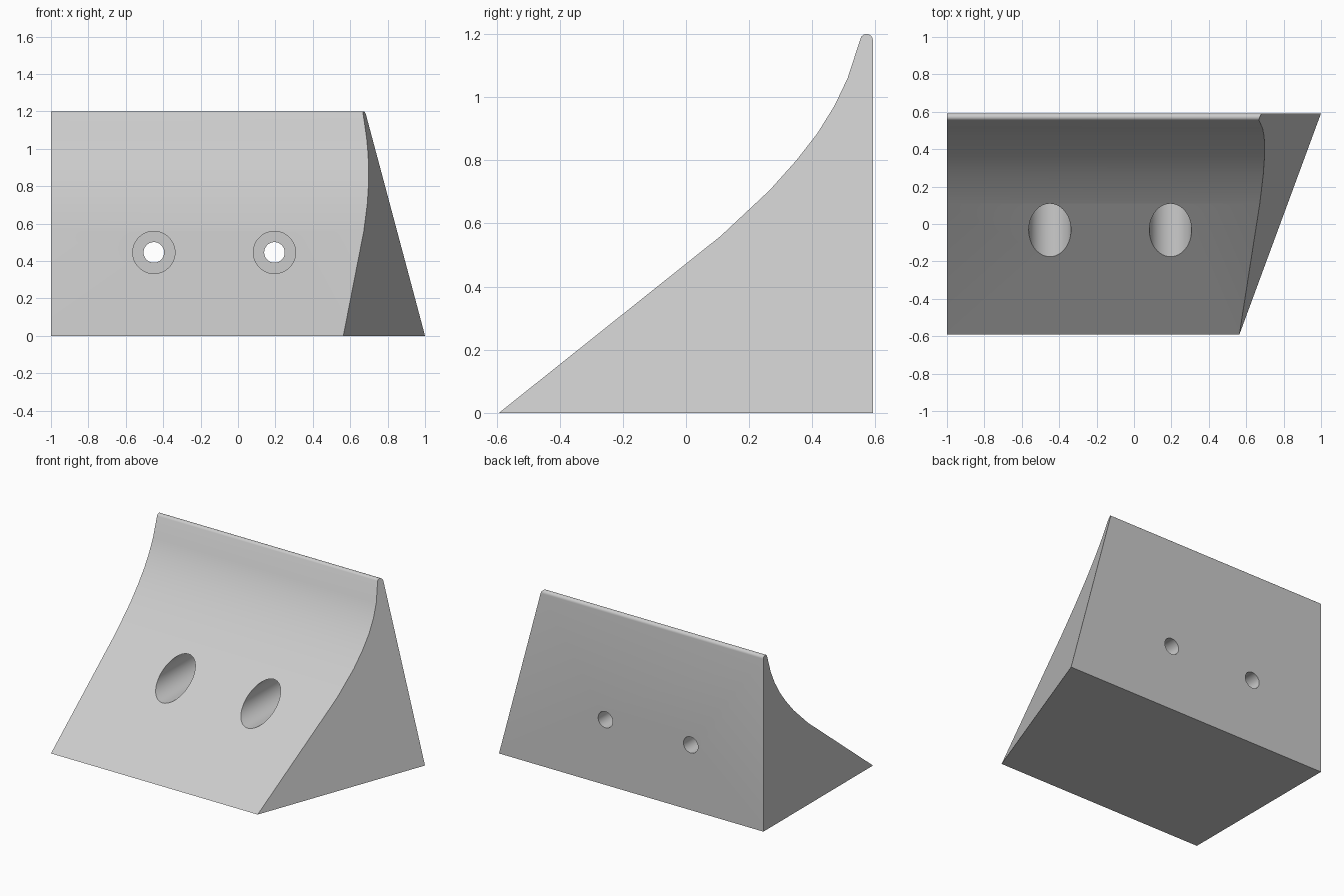
import bpy, bmesh, math
from mathutils import Matrix, Vector

cube = bpy.data.objects.get("Cube")
if cube:
    bpy.data.objects.remove(cube, do_unlink=True)

# One plain grey for the whole block
grey = bpy.data.materials.new("light grey")
grey.use_nodes = True
colour = (0.6, 0.6, 0.6, 1)
grey.diffuse_color = colour
grey.node_tree.nodes["Principled BSDF"].inputs["Base Color"].default_value = colour

HALF = 0.592      # half depth
HEIGHT = 1.2
LIP = 0.02        # radius of the rounded top edge


def make_object(name, bm):
    bmesh.ops.recalc_face_normals(bm, faces=bm.faces)
    mesh = bpy.data.meshes.new(name)
    bm.to_mesh(mesh)
    bm.free()
    mesh.materials.append(grey)
    obj = bpy.data.objects.new(name, mesh)
    bpy.context.collection.objects.link(obj)
    return obj


# Side profile (y, z): flat base, upright back, rounded lip, concave front, straight ramp
profile = [(-HALF, 0), (HALF, 0)]
for i in range(9):
    a = math.radians(160) * i / 8
    profile.append((HALF - LIP + LIP * math.cos(a), HEIGHT - LIP + LIP * math.sin(a)))
profile += [(0.512, 1.06), (0.47, 0.972), (0.416, 0.885),
            (0.35, 0.8), (0.265, 0.705), (0.11, 0.56)]

# Extrude the profile along x, then slice the right end at a compound angle
bm = bmesh.new()
face = bm.faces.new([bm.verts.new((-1, y, z)) for y, z in profile])
ext = bmesh.ops.extrude_face_region(bm, geom=[face], use_keep_orig=True)
moved = [v for v in ext["geom"] if isinstance(v, bmesh.types.BMVert)]
bmesh.ops.translate(bm, verts=moved, vec=(2.5, 0, 0))
cut = bmesh.ops.bisect_plane(bm, geom=bm.verts[:] + bm.edges[:] + bm.faces[:],
                             plane_co=(1, HALF, 0),
                             plane_no=Vector((1, -0.369, 0.267)).normalized(),
                             clear_outer=True)
rim = [e for e in cut["geom_cut"] if isinstance(e, bmesh.types.BMEdge)]
bmesh.ops.contextual_create(bm, geom=rim)
block = make_object("wedge_block", bm)


def bore(name, x, radius, y0, y1):
    """Cut a round hole along y out of the block."""
    bm = bmesh.new()
    place = Matrix.Translation((x, (y0 + y1) / 2, 0.446)) @ Matrix.Rotation(math.pi / 2, 4, "X")
    bmesh.ops.create_cone(bm, cap_ends=True, segments=48, radius1=radius,
                          radius2=radius, depth=y1 - y0, matrix=place)
    cutter = make_object(name, bm)
    cutter.hide_render = True
    mod = block.modifiers.new(name, "BOOLEAN")
    mod.operation = "DIFFERENCE"
    mod.solver = "EXACT"
    mod.object = cutter
    bpy.ops.object.modifier_apply(modifier=mod.name)
    bpy.data.objects.remove(cutter, do_unlink=True)


bpy.context.view_layer.objects.active = block
block.select_set(True)

# Two screw holes with wide counterbores from the front
for x in (-0.45, 0.195):
    bore("counterbore_cutter", x, 0.113, -1, 0.4)
    bore("screw_hole_cutter", x, 0.055, -1, 1)

bpy.ops.object.shade_smooth_by_angle(angle=math.radians(30))
